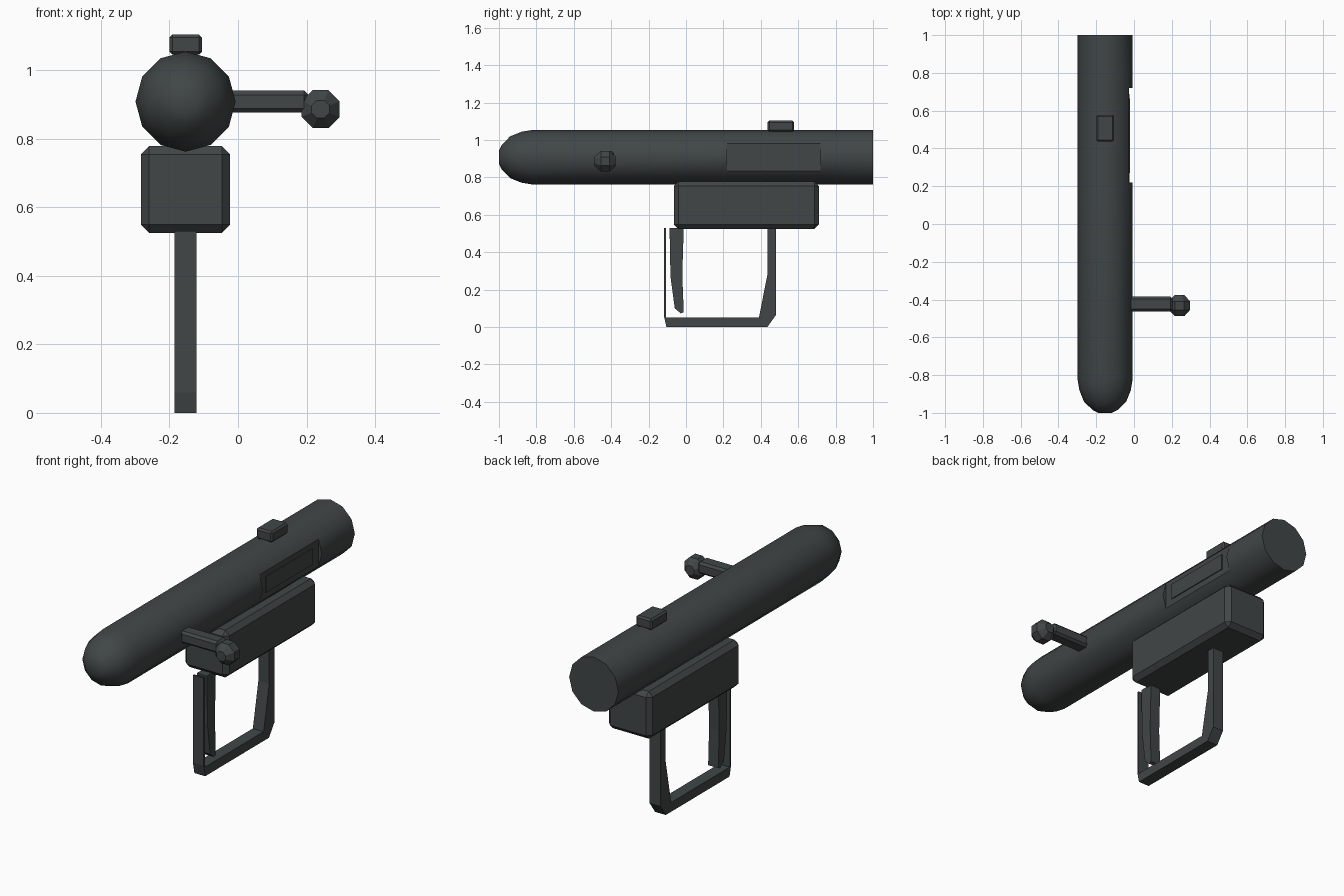
import bpy, bmesh, math

if "Cube" in bpy.data.objects:
    bpy.data.objects.remove(bpy.data.objects["Cube"])

CX, CZ, R = -0.153, 0.908, 0.146

gunmetal = bpy.data.materials.new("dark_gunmetal")
gunmetal.diffuse_color = (0.052, 0.061, 0.061, 1)
gunmetal.use_nodes = True
gunmetal.node_tree.nodes["Principled BSDF"].inputs["Base Color"].default_value = gunmetal.diffuse_color


def finish(name, bm, bevel=0.0, smooth=None):
    """Turn a bmesh into a named object with optional bevel and smoothing."""
    bmesh.ops.remove_doubles(bm, verts=bm.verts, dist=1e-5)
    bmesh.ops.recalc_face_normals(bm, faces=bm.faces)
    me = bpy.data.meshes.new(name)
    bm.to_mesh(me)
    bm.free()
    me.materials.append(gunmetal)
    ob = bpy.data.objects.new(name, me)
    bpy.context.collection.objects.link(ob)
    if bevel:
        mod = ob.modifiers.new("chamfer", 'BEVEL')
        mod.width = bevel
        mod.segments = 1
        mod.limit_method = 'ANGLE'
    if smooth:
        bpy.ops.object.select_all(action='DESELECT')
        ob.select_set(True)
        bpy.context.view_layer.objects.active = ob
        bpy.ops.object.shade_smooth_by_angle(angle=math.radians(smooth))
    return ob


def box(name, lo, hi, bevel=0.0):
    bm = bmesh.new()
    bmesh.ops.create_cube(bm, size=1)
    for v in bm.verts:
        for i in range(3):
            v.co[i] = lo[i] + (v.co[i] + 0.5) * (hi[i] - lo[i])
    return finish(name, bm, bevel)


def extrude_x(name, points, x0, x1, bevel=0.0):
    """Extrude a (y, z) outline across x."""
    bm = bmesh.new()
    a = [bm.verts.new((x0, y, z)) for y, z in points]
    b = [bm.verts.new((x1, y, z)) for y, z in points]
    bm.faces.new(a)
    bm.faces.new(b[::-1])
    for i in range(len(a)):
        j = (i + 1) % len(a)
        bm.faces.new((a[i], a[j], b[j], b[i]))
    return finish(name, bm, bevel)


def lathe_y(name, profile, cx, cz, sides, offset=0.0, smooth=None, flats=()):
    """Loft rings (y, radius) along y; rings listed in flats lose their +x ridge."""
    bm = bmesh.new()
    rings = []
    for k, (y, r) in enumerate(profile):
        ring = []
        for i in range(sides):
            a = 2 * math.pi * (i + offset) / sides
            x = r * math.cos(a)
            if k in flats:
                x = min(x, r * math.cos(2 * math.pi / sides))
            ring.append(bm.verts.new((cx + x, y, cz + r * math.sin(a))))
        rings.append(ring)
    for a, b in zip(rings, rings[1:]):
        for i in range(sides):
            j = (i + 1) % sides
            bm.faces.new((a[i], a[j], b[j], b[i]))
    bm.faces.new(rings[0])
    bm.faces.new(rings[-1][::-1])
    return finish(name, bm, smooth=smooth)


# Long round-nosed body with a flat port milled on the right side
lathe_y("body", [(-1.0, 0.035), (-0.985, 0.066), (-0.94, 0.112), (-0.88, 0.136),
                 (-0.82, R), (0.22, R), (0.22, R), (0.72, R), (0.72, R), (1.0, R)],
        CX, CZ, 12, smooth=40, flats=(6, 7))

# Port cover plate
px = CX + R * math.cos(math.pi / 6)
box("port_cover", (px - 0.01, 0.27, 0.868), (px + 0.005, 0.665, 0.953))

# Housing under the body and rear sight on top
box("lower_housing", (-0.283, -0.065, 0.525), (-0.023, 0.71, 0.778), 0.024)
box("rear_sight", (-0.2, 0.437, 1.045), (-0.105, 0.578, 1.104), 0.009)

# Side handle with faceted knob
box("handle_rod", (-0.04, -0.462, 0.876), (0.205, -0.385, 0.94), 0.012)
lathe_y("handle_knob", [(-0.488, 0.028), (-0.455, 0.06), (-0.409, 0.06), (-0.376, 0.028)],
        0.241, 0.886, 8, offset=0.5)

# Grip and guard loop in one strap
extrude_x("grip_guard", [(-0.118, 0.53), (-0.118, 0.06), (-0.105, 0.002), (0.435, 0.002),
                         (0.48, 0.063), (0.48, 0.54), (0.437, 0.54), (0.437, 0.29),
                         (0.39, 0.05), (-0.107, 0.05), (-0.107, 0.53)],
          -0.185, -0.121)
for v in bpy.data.objects["grip_guard"].data.vertices:
    if abs(v.co.z - 0.002) < 1e-4:
        v.co.z = 0.0

# Trigger
extrude_x("trigger", [(-0.088, 0.53), (-0.083, 0.27), (-0.06, 0.1), (-0.028, 0.073),
                      (-0.012, 0.08), (-0.02, 0.28), (-0.012, 0.53)],
          -0.183, -0.123)
